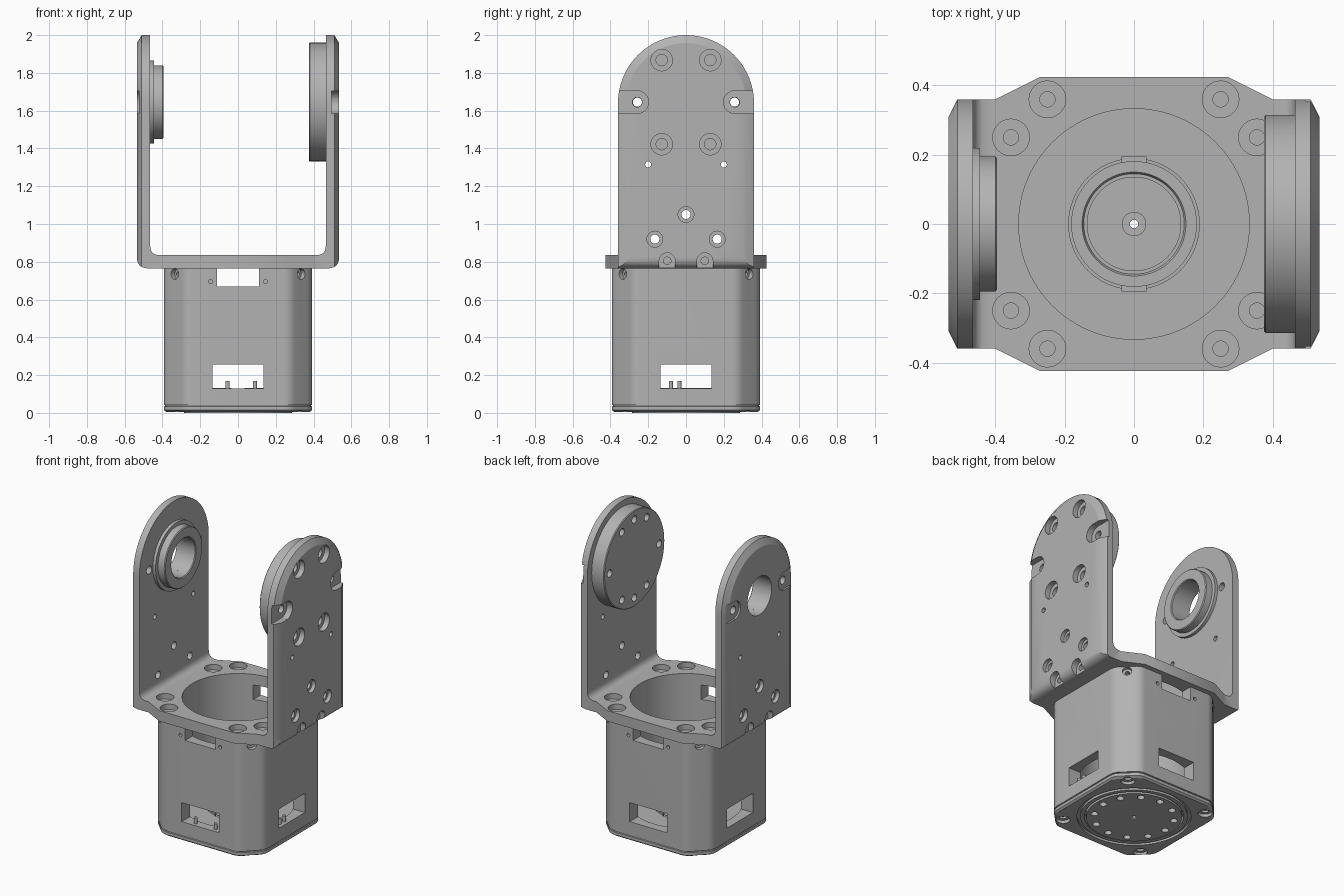
import bpy, bmesh
from math import sin, cos, pi, radians
from mathutils import Vector

cube = bpy.data.objects.get("Cube")
if cube:
    bpy.data.objects.remove(cube)

grey = bpy.data.materials.new("machined_grey")
grey.use_nodes = True
grey.diffuse_color = (0.45, 0.45, 0.45, 1)
grey.node_tree.nodes["Principled BSDF"].inputs["Base Color"].default_value = (0.45, 0.45, 0.45, 1)


# ---- helpers ----
def finish(name, bm):
    bmesh.ops.remove_doubles(bm, verts=bm.verts, dist=1e-5)
    bmesh.ops.delete(bm, geom=[e for e in bm.edges if not e.link_faces], context="EDGES")
    bmesh.ops.recalc_face_normals(bm, faces=bm.faces)
    mesh = bpy.data.meshes.new(name)
    bm.to_mesh(mesh)
    bm.free()
    mesh.materials.append(grey)
    obj = bpy.data.objects.new(name, mesh)
    bpy.context.scene.collection.objects.link(obj)
    return obj


PLACE = {"x": lambda a, b, h: (h, a, b), "y": lambda a, b, h: (a, h, b), "z": lambda a, b, h: (a, b, h)}


def loft(name, axis, sections):
    """Skin matching outlines given as (height, points) along an axis."""
    bm = bmesh.new()
    rings = [[bm.verts.new(PLACE[axis](p[0], p[1], h)) for p in pts] for h, pts in sections]
    n = len(rings[0])
    for low, high in zip(rings, rings[1:]):
        for i in range(n):
            bm.faces.new((low[i], low[(i + 1) % n], high[(i + 1) % n], high[i]))
    bm.faces.new(rings[0])
    bm.faces.new(rings[-1])
    return finish(name, bm)


def prism(name, axis, pts, low, high):
    return loft(name, axis, [(low, pts), (high, pts)])


def lathe(name, profile, center=(0, 0, 0), axis=(0, 0, 1), steps=64):
    """Turn a closed (radius, height) profile around an axis."""
    turn = Vector((0, 0, 1)).rotation_difference(Vector(axis)).to_matrix()
    bm = bmesh.new()
    rings = []
    for k in range(steps):
        a = 2 * pi * k / steps
        rings.append([bm.verts.new(Vector(center) + turn @ Vector((r * cos(a), r * sin(a), h)))
                      for r, h in profile])
    n = len(profile)
    for k in range(steps):
        r0, r1 = rings[k], rings[(k + 1) % steps]
        for i in range(n):
            j = (i + 1) % n
            bm.faces.new((r0[i], r0[j], r1[j], r1[i]))
    return finish(name, bm)


def bore(center, axis, r1, depth, r2=0.0, through=0.0, steps=24):
    """Stepped hole cutter; axis points out of the surface."""
    pts = [(0, 0.1), (r1, 0.1), (r1, -depth)]
    pts += [(r2, -depth), (r2, -through), (0, -through)] if r2 else [(0, -depth)]
    return lathe("cutter", pts, center, axis, steps)


def box(x0, x1, y0, y1, z0, z1):
    return prism("cutter", "z", [(x0, y0), (x1, y0), (x1, y1), (x0, y1)], z0, z1)


def apply(obj, tools, operation="DIFFERENCE"):
    for tool in tools:
        mod = obj.modifiers.new("cut", "BOOLEAN")
        mod.operation, mod.solver, mod.object = operation, "EXACT", tool
        with bpy.context.temp_override(object=obj, active_object=obj):
            bpy.ops.object.modifier_apply(modifier=mod.name)
        bpy.data.objects.remove(tool)


def mirrored(quarter):
    """Complete an outline from its +x +y quarter."""
    half = quarter + [(-x, y) for x, y in reversed(quarter)]
    return half + [(x, -y) for x, y in reversed(half)]


def rounded(pts, size, steps=6):
    """Round the corners of an outline; size is one value or one per corner."""
    out = []
    for i, p in enumerate(pts):
        d = size[i] if isinstance(size, list) else size
        if not d:
            out.append(p)
            continue
        c = Vector(p)
        a = c + (Vector(pts[i - 1]) - c).normalized() * d
        b = c + (Vector(pts[(i + 1) % len(pts)]) - c).normalized() * d
        for k in range(steps + 1):
            t = k / steps
            out.append(tuple(a * (1 - t) ** 2 + c * 2 * t * (1 - t) + b * t * t))
    return out


SIGNS = (-1, 1)
PIVOT = 1.645

# ---- U bracket: bent strip trimmed by its side and plan outlines ----
strip = [(-.535, 2.1), (-.535, .765), (.535, .765), (.535, 2.1),
         (.465, 2.1), (.465, .835), (-.465, .835), (-.465, 2.1)]
bracket = prism("u_bracket", "y", rounded(strip, [0, .06, .06, 0, 0, .05, .05, 0]), -.5, .5)


def side_outline(inset):
    r = .36 - inset
    arc = [(r * cos(pi * k / 40), 1.64 + r * sin(pi * k / 40)) for k in range(41)]
    return [(.45, .7), (.45, .84), (r, .84)] + arc + [(-r, .84), (-.45, .84), (-.45, .7)]


plan = mirrored([(.6, .18), (.51, .36), (.40, .36), (.27, .425)])
trim = loft("cutter", "x", [(-.54, side_outline(.05)), (-.51, side_outline(0)),
                            (.51, side_outline(0)), (.54, side_outline(.05))])
apply(bracket, [trim, prism("cutter", "z", plan, .6, 2.2)], "INTERSECT")

# bracket holes
tools = [lathe("cutter", [(0, .7), (.333, .7), (.333, .9), (0, .9)], steps=96)]
for sx in SIGNS:
    out = (sx, 0, 0)
    face = .535 * sx
    tools.append(bore((face, 0, 1.05), out, .042, .025, .024, .09))
    for sy in SIGNS:
        tools += [bore((sx * .25, sy * .36, .835), (0, 0, 1), .053, .035, .022, .1),
                  bore((sx * .355, sy * .25, .835), (0, 0, 1), .053, .035, .022, .1),
                  bore((face, sy * .165, .92), out, .042, .025, .024, .09),
                  bore((face, sy * .2, 1.315), out, .016, .09)]
        # open screw seats on the lower bend and at the pivot height
        x0, x1 = sorted((sx * .495, sx * .6))
        tools += [bore((face, sy * .1, .805), out, .042, .04, .02, .09),
                  box(x0, x1, sy * .1 - .042, sy * .1 + .042, .7, .805)]
        depth = .04 if sx > 0 else .012
        x0, x1 = sorted((sx * (.535 - depth), sx * .6))
        y0, y1 = sorted((sy * .26, sy * .5))
        tools += [bore((face, sy * .258, PIVOT), out, .06, depth, .026, .09),
                  box(x0, x1, y0, y1, PIVOT - .06, PIVOT + .06)]
for a in (60, 120, 240, 300):
    c = (.535, .257 * cos(radians(a)), PIVOT + .257 * sin(radians(a)))
    tools.append(bore(c, (1, 0, 0), .057, .035, .03, .09))
tools.append(bore((-.535, 0, PIVOT), (-1, 0, 0), .125, .2, steps=48))
apply(bracket, tools)

# ---- drive disc on the left arm, bearing collar on the right arm ----
disc = lathe("drive_disc", [(0, 0), (.315, 0), (.315, .085), (.31, .09), (0, .09)],
             (.465, 0, PIVOT), (-1, 0, 0), 72)
tools = []
for a in (0, 60, 90, 120, 180, 240, 270, 300):
    c = (.375, .257 * cos(radians(a)), PIVOT + .257 * sin(radians(a)))
    tools.append(bore(c, (-1, 0, 0), .024, .2 if a % 180 == 0 else .04))
apply(disc, tools)

collar = lathe("bearing_collar", [(.125, -.001), (.22, -.001), (.22, .02), (.195, .02),
                                  (.195, .065), (.19, .07), (.13, .07), (.125, .065)],
               (-.465, 0, PIVOT), (1, 0, 0))
apply(collar, [bore((-.44, s * .258, PIVOT), (1, 0, 0), .026, .1) for s in SIGNS])


# ---- motor housing: chamfered square body with round cavity ----
def octagon(half, leg=.115):
    return rounded(mirrored([(half, half - leg), (half - leg, half)]), .035)


housing = prism("motor_housing", "z", octagon(.392), .042, .765)
tools = [lathe("cutter", [(0, 0), (.333, 0), (.333, .9), (0, .9)], steps=96),
         box(-.135, .135, -.6, .6, .13, .255), box(-.6, .6, -.135, .135, .13, .255),
         box(-.11, .11, -.6, .6, .67, .9)]
for sx in SIGNS:
    for sy in SIGNS:
        tools += [bore((sx * .333, sy * .333, .735), (sx, sy, 0), .028, .025, .014, .06),
                  bore((sx * .145, sy * .392, .695), (0, sy, 0), .011, .03)]
apply(housing, tools)

# ---- bottom cover with screw seats, opening and ring groove ----
cover = loft("bottom_cover", "z", [(.005, octagon(.38)), (.015, octagon(.392)), (.034, octagon(.392)),
                                   (.036, octagon(.386)), (.043, octagon(.386))])
tools = [lathe("cutter", [(0, -.1), (.295, -.1), (.295, .1), (0, .1)]),
         lathe("cutter", [(.32, -.1), (.34, -.1), (.34, .02), (.32, .02)])]
tools += [bore((sx * .3, sy * .3, .005), (0, 0, -1), .042, .02, .022, .033) for sx in SIGNS for sy in SIGNS]
apply(cover, tools)

# ---- output flange and inner floor with hub rings ----
flange = lathe("output_flange", [(.012, .004), (.018, 0), (.285, 0), (.285, .05), (.012, .05)])
apply(flange, [bore((.24 * cos(pi * k / 6), .24 * sin(pi * k / 6), 0), (0, 0, -1), .022, .03) for k in range(12)])

floor = lathe("inner_floor", [(.012, .048), (.34, .048), (.34, .12), (.19, .12), (.19, .132), (.18, .132),
                              (.18, .1), (.15, .1), (.145, .09), (.135, .09), (.135, .08), (.035, .08),
                              (.035, .085), (.012, .085)])
apply(floor, [box(-.035, .035, y - .02, y + .02, .11, .2) for y in (-.175, .175)])

# small pins standing on the window sills
for i, (x, y) in enumerate([(-.055, -.36), (.09, -.36), (.36, -.08), (.36, -.035)]):
    lathe("sill_pin_%d" % (i + 1), [(0, .11), (.011, .11), (.011, .168), (0, .168)], (x, y, 0), steps=16)

# ---- shading ----
for obj in bpy.context.scene.objects:
    obj.select_set(obj.type == "MESH")
bpy.context.view_layer.objects.active = bracket
bpy.ops.object.shade_smooth_by_angle(angle=radians(30))
